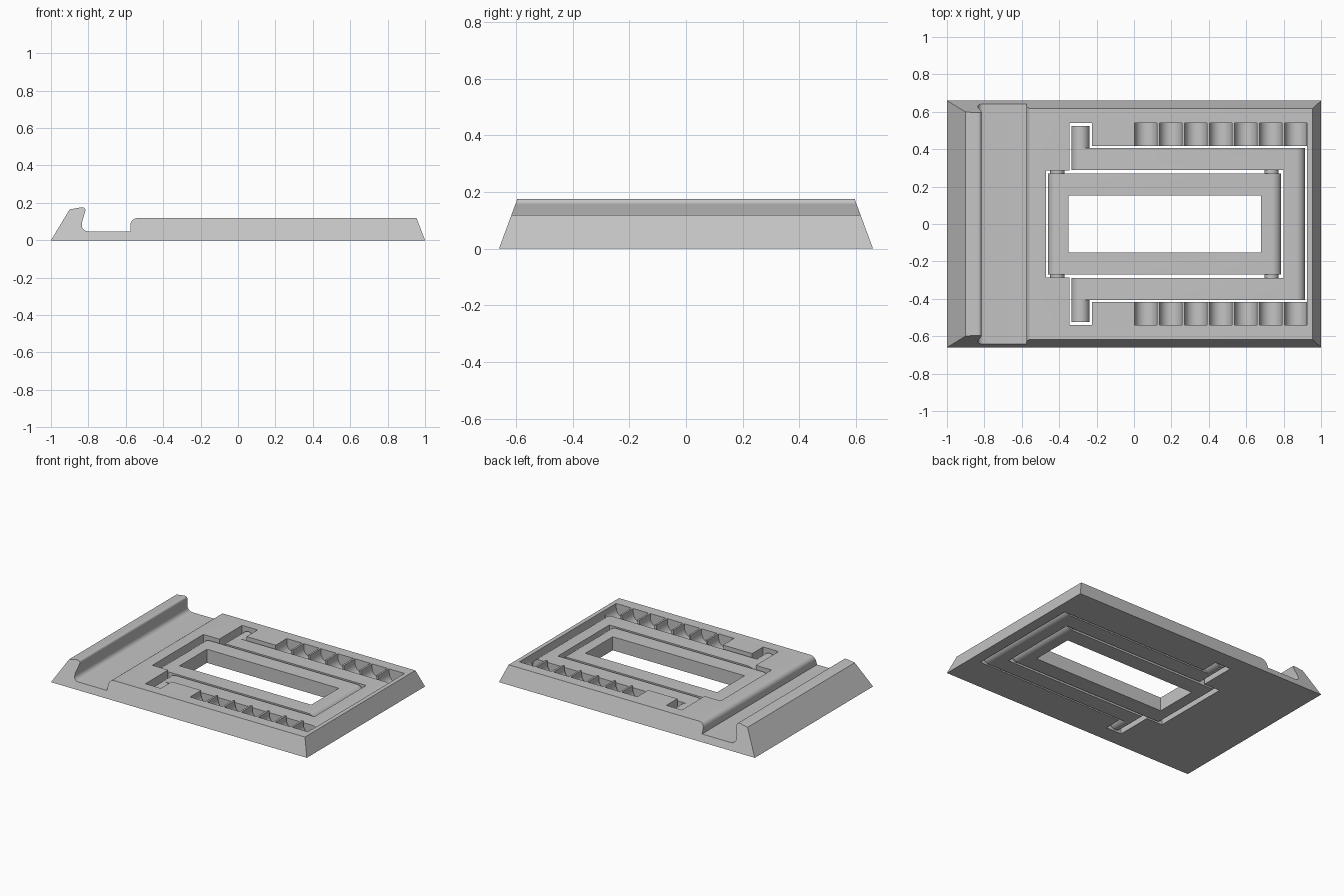
import bpy, bmesh
from math import sin, cos, pi

if "Cube" in bpy.data.objects:
    bpy.data.objects.remove(bpy.data.objects["Cube"])

grey = bpy.data.materials.new("plain grey")
grey.use_nodes = True
grey.diffuse_color = (0.55, 0.55, 0.55, 1)
grey.node_tree.nodes["Principled BSDF"].inputs["Base Color"].default_value = (0.55, 0.55, 0.55, 1)

THICK = 0.096          # thickness of the folding parts
R = THICK / 2


def prism(name, profile, y0, y1, taper=0.0):
    """Extrude an x-z profile along y; taper narrows both ends with height."""
    bm = bmesh.new()
    front = [bm.verts.new((x, y0 + taper * z, z)) for x, z in profile]
    back = [bm.verts.new((x, y1 - taper * z, z)) for x, z in profile]
    n = len(profile)
    bm.faces.new(front)
    bm.faces.new(back[::-1])
    for i in range(n):
        bm.faces.new((front[i], back[i], back[(i + 1) % n], front[(i + 1) % n]))
    bmesh.ops.recalc_face_normals(bm, faces=bm.faces)
    mesh = bpy.data.meshes.new(name)
    bm.to_mesh(mesh)
    bm.free()
    mesh.materials.append(grey)
    obj = bpy.data.objects.new(name, mesh)
    bpy.context.collection.objects.link(obj)
    return obj


def arc(cx, cz, r, start, end, steps=12):
    angles = [start + (end - start) * i / steps for i in range(steps + 1)]
    return [(cx + r * cos(a), cz + r * sin(a)) for a in angles]


def pill(x0, x1):
    """Slab profile with round left and right ends."""
    return arc(x1 - R, R, R, -pi / 2, pi / 2) + arc(x0 + R, R, R, pi / 2, 3 * pi / 2)


def box(x0, x1, y):
    return prism("cutter", [(x0, -0.1), (x1, -0.1), (x1, 0.3), (x0, 0.3)], -y, y)


def combine(target, others, operation):
    """Boolean each helper into the target, then drop the helper."""
    for other in others:
        other.hide_render = True
        mod = target.modifiers.new("bool", "BOOLEAN")
        mod.operation, mod.solver, mod.object = operation, "EXACT", other
        deps = bpy.context.evaluated_depsgraph_get()
        mesh = bpy.data.meshes.new_from_object(target.evaluated_get(deps))
        target.modifiers.clear()
        target.data = mesh
        bpy.data.objects.remove(other)


# Base plate with front lip and device channel
profile = [(-1, 0), (-0.9, 0.165), (-0.845, 0.175)]
profile += arc(-0.832, 0.16, 0.016, pi / 2, -0.3, 6)
profile += [(-0.833, 0.1)]
profile += arc(-0.803, 0.08, 0.032, pi, 3 * pi / 2, 6)
profile += [(-0.575, 0.048)]
profile += arc(-0.54, 0.083, 0.035, pi, pi / 2, 6)
profile += [(0.955, 0.118), (1, 0)]
base = prism("base_plate", profile, -0.66, 0.66, 0.37)

# Openings for the folding parts
combine(base, [box(-0.47, 0.9, 0.285), box(-0.345, 0.925, 0.417),
               box(-0.346, -0.225, 0.54)], "DIFFERENCE")

# Rounded angle notches along both sides
notches = []
for i in range(7):
    left = 0.003 + i * 0.1335
    shape = arc(left + 0.06, 0.09, 0.06, pi, 2 * pi) + [(left + 0.12, 0.3), (left, 0.3)]
    notches.append(prism("notch", shape, -0.54, 0.54))
combine(base, notches, "DIFFERENCE")

# Inner folding frame with its window
frame = prism("support_frame", pill(-0.46, 0.787), -0.27, 0.27)
combine(frame, [box(-0.35, 0.68, 0.153)], "DIFFERENCE")

# U-shaped prop leg with an open left end
leg = prism("prop_leg", pill(-0.334, 0.915), -0.405, 0.405)
combine(leg, [box(-0.6, 0.8, 0.288)], "DIFFERENCE")

# Hinge pins and the leg's locking pegs on both sides
parts = [base, frame, leg]
for side, tag in ((1, "back"), (-1, "front")):
    for name, x, r, near, far in (("base_hinge_pin", -0.41, 0.038, 0.255, 0.295),
                                  ("leg_hinge_pin", 0.735, 0.038, 0.255, 0.3),
                                  ("locking_peg", -0.334 + R, R, 0.4, 0.525)):
        y0, y1 = sorted((side * near, side * far))
        parts.append(prism(f"{name}_{tag}", arc(x, R, r, 0, 2 * pi, 24)[:-1], y0, y1))

# Smooth the rounded faces, keep the edges sharp
bpy.ops.object.select_all(action="DESELECT")
for obj in parts:
    obj.select_set(True)
bpy.context.view_layer.objects.active = base
bpy.ops.object.shade_smooth_by_angle(angle=0.5)
